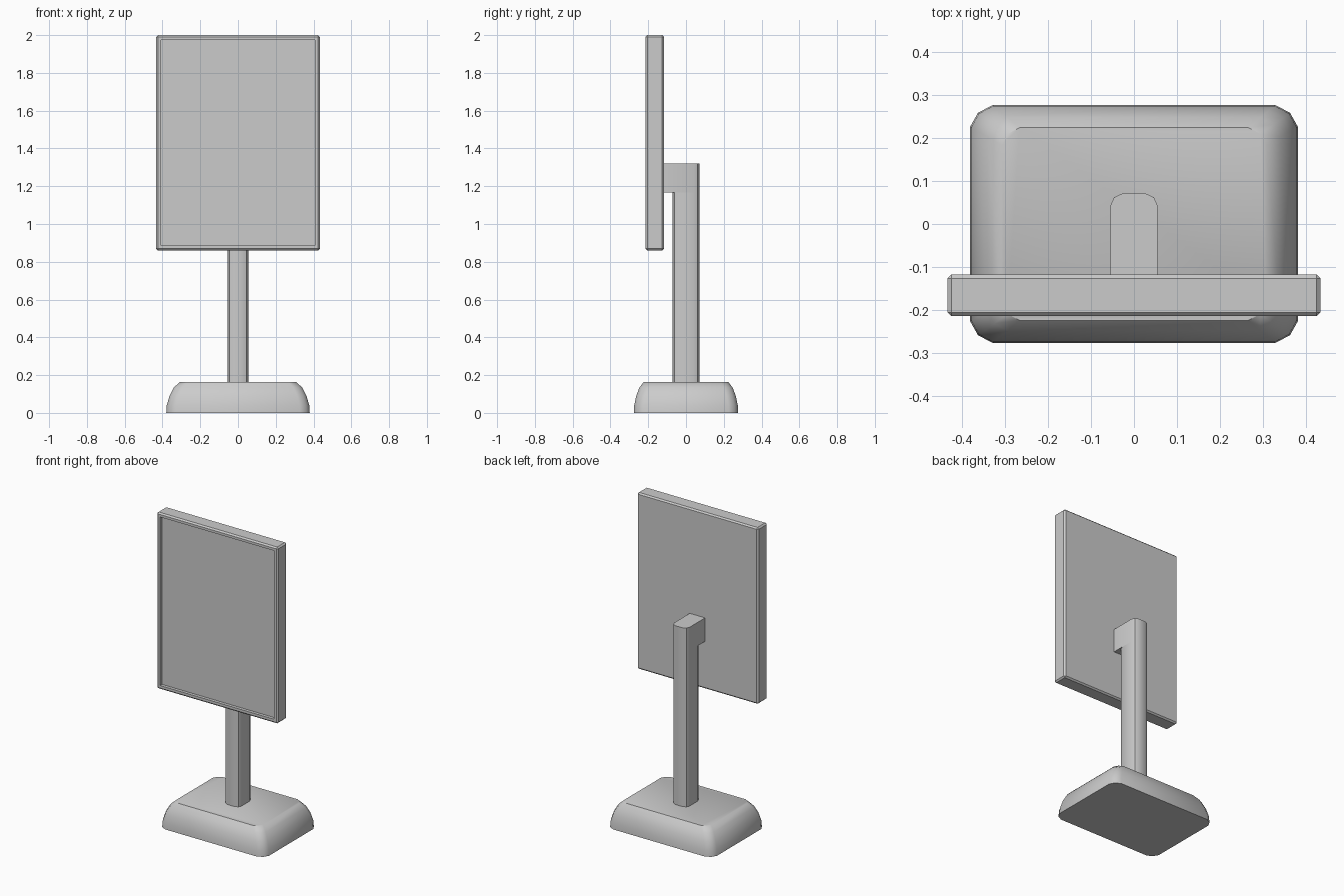
import bpy, bmesh, math

if "Cube" in bpy.data.objects:
    bpy.data.objects.remove(bpy.data.objects["Cube"])


def finish(bm, name, angle=40):
    bmesh.ops.recalc_face_normals(bm, faces=bm.faces)
    mesh = bpy.data.meshes.new(name)
    bm.to_mesh(mesh)
    bm.free()
    obj = bpy.data.objects.new(name, mesh)
    bpy.context.collection.objects.link(obj)
    bpy.ops.object.select_all(action='DESELECT')
    obj.select_set(True)
    bpy.context.view_layer.objects.active = obj
    bpy.ops.object.shade_smooth_by_angle(angle=math.radians(angle))
    return obj


def loft(name, outline, levels):
    """Stack scaled copies of an xy outline at (scale, z) levels and cap the ends."""
    bm = bmesh.new()
    rings = [[bm.verts.new((x * s, y * s, z)) for x, y in outline] for s, z in levels]
    n = len(outline)
    for a, b in zip(rings, rings[1:]):
        for i in range(n):
            j = (i + 1) % n
            bm.faces.new((a[i], a[j], b[j], b[i]))
    bm.faces.new(rings[0][::-1])
    bm.faces.new(rings[-1])
    return finish(bm, name)


def four_corners(corner):
    """Mirror one corner (given from +x side to +y side) into a closed outline."""
    half = corner + [(-x, y) for x, y in reversed(corner)]
    return half + [(-x, -y) for x, y in half]


# Domed base with clipped corners
loft("base", four_corners([(0.38, 0.226), (0.362, 0.258), (0.328, 0.276)]),
     [(1, 0), (0.993, 0.04), (0.955, 0.09), (0.895, 0.134), (0.81, 0.164)])

# Upright post
post_corner = [(0.055, 0.042), (0.046, 0.062), (0.024, 0.072)]
loft("post", four_corners(post_corner), [(1, 0.15), (1, 1.168)])

# Head of the post, reaching forward to the panel
back = post_corner + [(-x, y) for x, y in reversed(post_corner)]
loft("mount_arm", back + [(-0.055, -0.125), (0.055, -0.125)], [(1, 1.168), (1, 1.32)])

# Display panel with bevelled edges and recessed screen
bm = bmesh.new()
bmesh.ops.create_cube(bm, size=1)
bmesh.ops.scale(bm, vec=(0.866, 0.097, 1.14), verts=bm.verts)
bmesh.ops.translate(bm, vec=(0, -0.1655, 1.43), verts=bm.verts)
bmesh.ops.bevel(bm, geom=bm.edges[:], offset=0.009, segments=1, affect='EDGES')
front = min(bm.faces, key=lambda f: f.calc_center_median().y)
bmesh.ops.inset_region(bm, faces=[front], thickness=0.023)
screen = bmesh.ops.extrude_discrete_faces(bm, faces=[front])["faces"][0]
bmesh.ops.translate(bm, vec=(0, 0.02, 0), verts=screen.verts)
finish(bm, "display_panel", 30)
